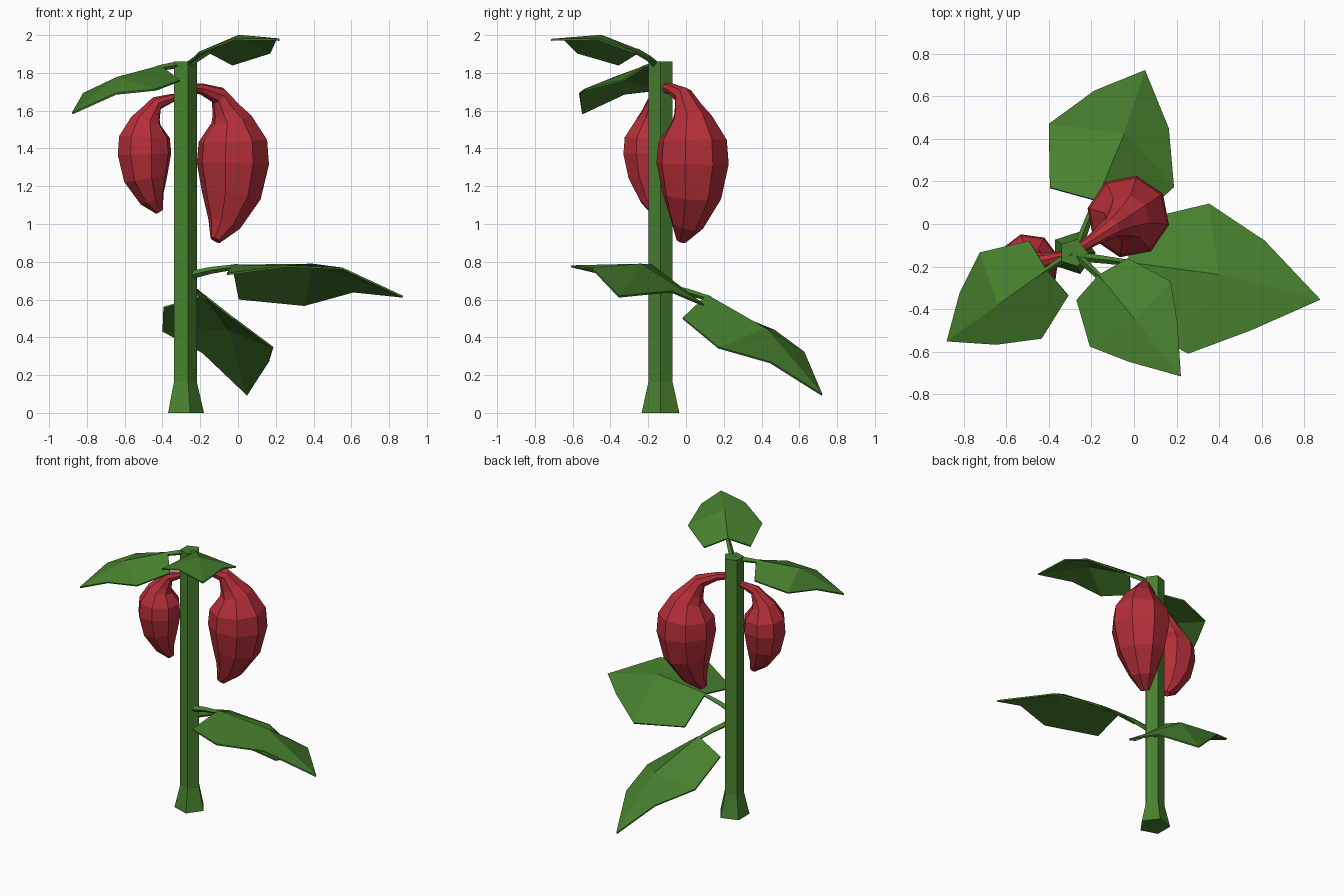
import bpy
from math import cos, sin, pi
from mathutils import Vector as V

if "Cube" in bpy.data.objects:
    bpy.data.objects.remove(bpy.data.objects["Cube"])


def material(name, rgb):
    m = bpy.data.materials.new(name)
    m.diffuse_color = (*rgb, 1)
    m.use_nodes = True
    m.node_tree.nodes["Principled BSDF"].inputs["Base Color"].default_value = m.diffuse_color
    return m


GREEN = material("leaf green", (0.065, 0.22, 0.028))
RED = material("fruit red", (0.46, 0.028, 0.04))


def add_mesh(name, verts, faces, mat):
    me = bpy.data.meshes.new(name)
    me.from_pydata([tuple(v) for v in verts], [], faces)
    me.materials.append(mat)
    ob = bpy.data.objects.new(name, me)
    bpy.context.collection.objects.link(ob)
    return ob


def tube(name, path, radii, sides, normal, mat):
    """Capped tube whose rings stand square to the path."""
    verts, faces, n = [], [], len(path)
    for i, (p, r) in enumerate(zip(path, radii)):
        t = (path[min(i + 1, n - 1)] - path[max(i - 1, 0)]).normalized()
        b = t.cross(normal(t)).normalized()
        a = b.cross(t)
        for k in range(sides):
            w = 2 * pi * k / sides
            verts.append(p + r * (a * cos(w) + b * sin(w)))
    for i in range(n - 1):
        for k in range(sides):
            j = (k + 1) % sides
            faces.append((i * sides + k, i * sides + j,
                          (i + 1) * sides + j, (i + 1) * sides + k))
    faces.append(tuple(reversed(range(sides))))
    faces.append(tuple(range((n - 1) * sides, n * sides)))
    return add_mesh(name, verts, faces, mat)


# Five-sided stem with a flared foot
AXIS = V((-0.285, -0.135, 0))
tube("stem", [AXIS, AXIS + V((0, 0, 0.16)), AXIS + V((0, 0, 1.86))],
     [0.105, 0.068, 0.068], 5, lambda t: V((1, 0, 0)), GREEN)


# Folded, arched leaf blade on a thin stalk
EDGE = [(0.03, 0.25, -0.12), (0.38, 0.395, -0.05), (0.67, 0.235, 0.038)]


def leaf(name, root, base, tip, side):
    root, base, tip, side = V(root), V(base), V(tip), V(side)
    axis = tip - base
    size = axis.length
    u = axis.normalized()
    s = (side - u * side.dot(u)).normalized()
    w = u.cross(s)
    if w.z < 0:
        w = -w
    pts = [(0, 0, 0), (0.45, 0, 0.09), (1, 0, 0)]
    pts += EDGE + [(a, -b, c) for a, b, c in EDGE]
    verts = [base + size * (u * a + s * b + w * c) for a, b, c in pts]
    faces = [(0, 3, 4, 1), (1, 4, 5, 2), (0, 1, 7, 6), (1, 2, 8, 7)]
    if u.cross(s).dot(w) < 0:
        faces = [f[::-1] for f in faces]
    ob = add_mesh(name, verts, faces, GREEN)
    mod = ob.modifiers.new("thickness", "SOLIDIFY")
    mod.thickness = 0.01
    mod.offset = 0
    tube(name + "_stalk", [root, root.lerp(base, 0.5), base + u * 0.03],
         [0.022, 0.018, 0.014], 4, lambda t: V((0, 0, 1)), GREEN)


leaf("lower_back_leaf", (-0.26, -0.10, 0.66), (-0.178, 0.11, 0.622),
     (0.05, 0.72, 0.095), (0.886, -0.443, -0.14))
leaf("lower_right_leaf", (-0.25, -0.155, 0.73), (-0.03, -0.18, 0.78),
     (0.873, -0.355, 0.615), (0.154, 0.946, -0.282))
leaf("upper_front_leaf", (-0.27, -0.15, 1.835), (-0.165, -0.24, 1.915),
     (0.22, -0.715, 1.975), (0.776, 0.63, 0))
leaf("upper_left_leaf", (-0.29, -0.14, 1.84), (-0.41, -0.215, 1.835),
     (-0.878, -0.55, 1.585), (0.587, -0.81, 0))


# Eight-sided hanging fruit: (distance outward, height, radius)
FRUIT = [(-0.27, 0.40, 0.026), (-0.20, 0.395, 0.03), (-0.09, 0.36, 0.05),
         (-0.045, 0.285, 0.078), (-0.01, 0.235, 0.11), (0, 0.12, 0.185),
         (0, 0, 0.195), (-0.01, -0.17, 0.16), (-0.055, -0.32, 0.09),
         (-0.11, -0.405, 0.03)]


def fruit(name, centre, scale):
    c = V(centre)
    d = c - AXIS
    d.z = 0
    d.normalize()
    across = d.cross(V((0, 0, 1)))
    path = [c + scale * (d * o + V((0, 0, h))) for o, h, r in FRUIT]
    tube(name, path, [scale * r for o, h, r in FRUIT], 8,
         lambda t: t.cross(across), RED)


fruit("large_fruit", (-0.027, 0.035, 1.32), 1.0)
fruit("small_fruit", (-0.495, -0.19, 1.37), 0.75)
